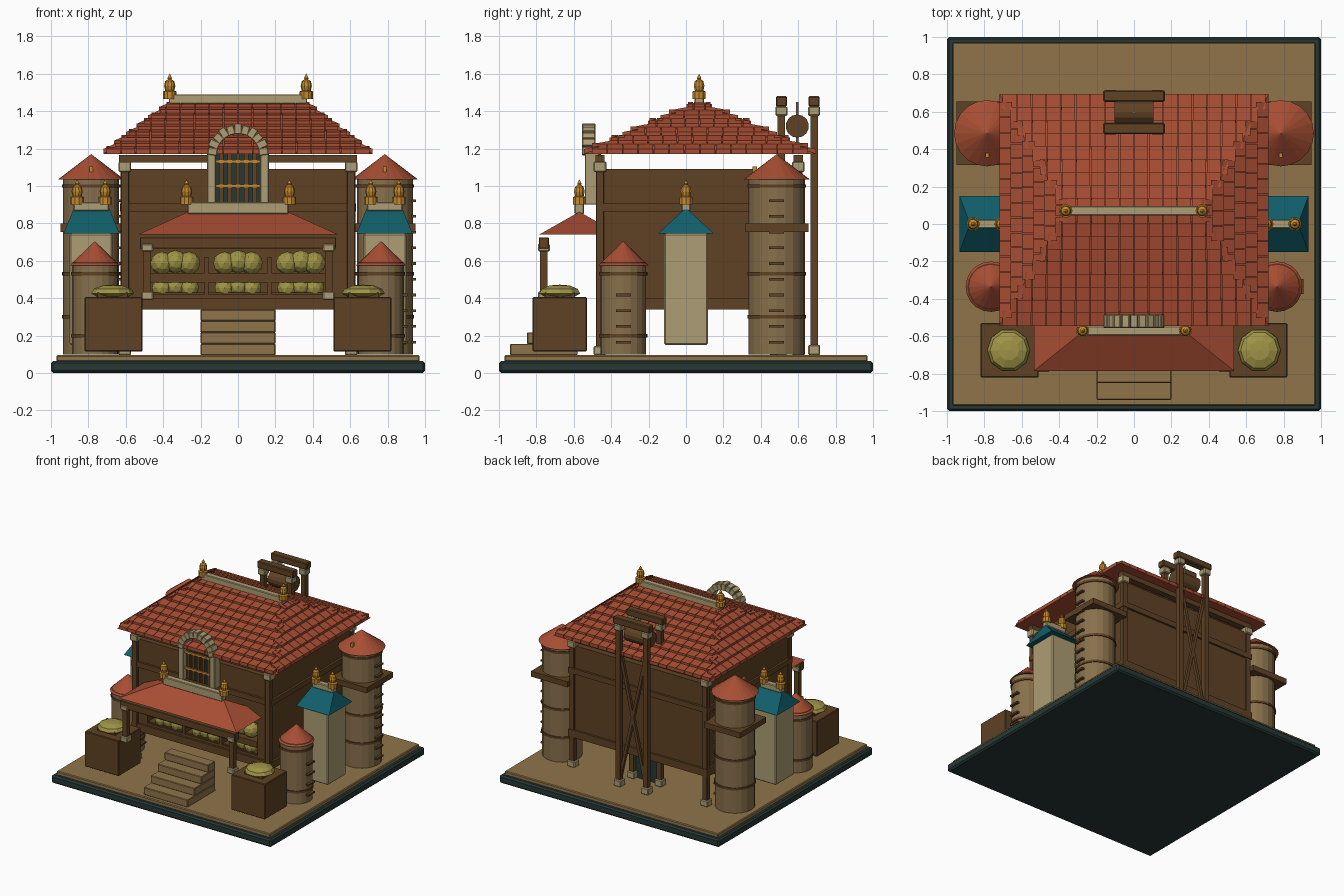
import bpy, bmesh, math
from mathutils import Vector, Matrix

old = bpy.data.objects.get("Cube")
if old:
    bpy.data.objects.remove(old)


def material(name, r, g, b):
    lin = [(c / 255 / 12.92) if c < 11 else ((c / 255 + 0.055) / 1.055) ** 2.4 for c in (r, g, b)]
    m = bpy.data.materials.new(name)
    m.use_nodes = True
    m.diffuse_color = (*lin, 1)
    m.node_tree.nodes["Principled BSDF"].inputs["Base Color"].default_value = (*lin, 1)
    return m


DARK = material("dark slate", 38, 56, 53)
SAND = material("sand", 143, 116, 73)
SILO = material("weathered wood", 136, 112, 76)
WOOD = material("brown wood", 95, 66, 36)
STONE = material("pale stone", 174, 158, 116)
RED = material("terracotta", 168, 78, 51)
TEAL = material("teal", 15, 94, 106)
GOLD = material("gold", 198, 138, 46)
CROP = material("olive yellow", 160, 148, 70)


def finish(name, bm, mat, bevel=0):
    bmesh.ops.recalc_face_normals(bm, faces=bm.faces)
    mesh = bpy.data.meshes.new(name)
    bm.to_mesh(mesh)
    bm.free()
    mesh.materials.append(mat)
    ob = bpy.data.objects.new(name, mesh)
    bpy.context.collection.objects.link(ob)
    if bevel:
        mod = ob.modifiers.new("soft_edge", "BEVEL")
        mod.width, mod.segments = bevel, 1
    return ob


def block(name, mat, x, y, z, bevel=0, top=None):
    """Box from (min, max) ranges; top gives half sizes of a tapered top."""
    bm = bmesh.new()
    bmesh.ops.create_cube(bm, size=1)
    mid = Vector((sum(x) / 2, sum(y) / 2, sum(z) / 2))
    for v in bm.verts:
        s = Vector((x[1] - x[0], y[1] - y[0], z[1] - z[0]))
        if top and v.co.z > 0:
            s.x, s.y = top[0] * 2, top[1] * 2
        v.co = mid + v.co * s
    return finish(name, bm, mat, bevel)


def pair(name, mat, x, y, z, bevel=0, top=None):
    block(name + "_left", mat, x, y, z, bevel, top)
    block(name + "_right", mat, (-x[1], -x[0]), y, z, bevel, top)


def around(c, half):
    return (c - half, c + half)


def lathe(name, mat, profile, loc, sides=20):
    """Turned solid from (radius, height) points."""
    bm = bmesh.new()
    rings = [[bm.verts.new((r * math.cos(a), r * math.sin(a), z))
              for a in (math.tau * i / sides for i in range(sides))] for r, z in profile]
    for lo, hi in zip(rings, rings[1:]):
        for i in range(sides):
            j = (i + 1) % sides
            bm.faces.new((lo[i], lo[j], hi[j], hi[i]))
    bm.faces.new(rings[0])
    bm.faces.new(rings[-1])
    bmesh.ops.remove_doubles(bm, verts=bm.verts, dist=1e-5)
    ob = finish(name, bm, mat)
    ob.location = loc
    return ob


def finial(name, x, y, z):
    lathe(name, GOLD, [(.036, 0), (.036, .04), (.024, .045), (.03, .07), (.024, .095),
                       (.01, .105), (.012, .113), (0, .135)], (x, y, z), 10)


def strut(name, mat, a, b, half):
    a, b = Vector(a), Vector(b)
    ob = block(name, mat, (-half, half), (-half, half), (0, (b - a).length))
    ob.matrix_world = Matrix.Translation(a) @ (b - a).to_track_quat("Z", "Y").to_matrix().to_4x4()


# Ground plinth and stairs
block("plinth", DARK, (-1, 1), (-1, 1), (0, .065), .012)
block("yard", SAND, (-.97, .97), (-.97, .97), (.06, .095), .006)
for i in range(4):
    block(f"stair_{i + 1}", SAND, (-.2, .2), (-.94 + .09 * i, -.58), (.095 + .061 * i, .156 + .061 * i), .004)

# Raised house with a recessed market counter in front
block("house_body", WOOD, (-.615, .615), (-.3, .61), (.34, 1.09))
block("house_front_wall", WOOD, (-.615, .615), (-.46, -.3), (.68, 1.09))
pair("house_front_jamb", WOOD, (.5, .615), (-.46, -.3), (.34, .68))
block("counter_floor", WOOD, (-.5, .5), (-.46, -.3), (.34, .42))
block("counter_shelf", WOOD, (-.5, .5), (-.47, -.3), (.485, .535))
for z, h in ((.37, .03), (.885, .022)):
    block(f"girdle_{z}", WOOD, (-.632, .632), (-.477, .627), (z - h, z + h))
block("counter_niche", WOOD, (-.5, .5), (-.45, -.3), (.40, .43))
for y, tag in ((-.46, "front"), (.6, "back")):
    pair(f"{tag}_corner_post", WOOD, around(.605, .022), around(y, .022), (.1, 1.16), .003)
    pair(f"{tag}_post_foot", STONE, around(.605, .034), around(y, .034), (.095, .145), .006)
    pair(f"{tag}_post_cap", STONE, around(.605, .034), around(y, .034), (1.075, 1.13), .006)
    block(f"{tag}_top_beam", WOOD, (-.635, .635), around(y, .025), (1.125, 1.165))

# Produce piled in three bins on two shelves
bm = bmesh.new()
for centre in (-.335, 0, .335):
    for i in (-1, 0, 1):
        for z, r in ((.595, .062), (.463, .055)):
            pos = Matrix.Translation((centre + i * .072, -.405, z - .008 * abs(i)))
            bmesh.ops.create_icosphere(bm, subdivisions=2, radius=r, matrix=pos)
finish("produce", bm, CROP)
pair("bin_divider", WOOD, around(.168, .01), (-.465, -.3), (.42, .62))

# Main hip roof with rows of overlapping tiles
EX, Y0, Y1, ZE, RX, RY, ZR = .72, -.545, .695, 1.17, .36, .07, 1.44
bm = bmesh.new()
low = [bm.verts.new(p) for p in ((-EX, Y0, ZE), (EX, Y0, ZE), (EX, Y1, ZE), (-EX, Y1, ZE))]
ra, rb = bm.verts.new((-RX, RY, ZR)), bm.verts.new((RX, RY, ZR))
for f in (low, (low[0], low[1], rb, ra), (low[1], low[2], rb), (low[2], low[3], ra, rb), (low[3], low[0], ra)):
    bm.faces.new(f)
corners = [v.co.copy() for v in low]
left, right = ra.co.copy(), rb.co.copy()
finish("roof_core", bm, RED)


def tile_slope(bm, a, b, c, d, rows):
    along = (b - a).normalized()
    for i in range(rows):
        t0, t1, tm = i / rows, (i + 1) / rows, (i + .4) / rows
        p, q = a.lerp(d, tm), b.lerp(c, tm)
        width = (q - p).length
        n = max(1, round(width / .08))
        cuts = [width * k / n for k in range(n + 1)]
        if i % 2:
            cuts = [0] + [width * (k + .5) / n for k in range(n)] + [width]
        up0, up1 = a.lerp(d, t0), a.lerp(d, min(1, t1 + .02))
        for s, e in zip(cuts, cuts[1:]):
            verts = []
            for lift0, lift1 in ((0, -.01), (.028, .008)):
                for dist, ref, lift in ((s + .002, up0, lift0), (e - .002, up0, lift0),
                                        (e - .002, up1, lift1), (s + .002, up1, lift1)):
                    pt = p + along * dist
                    pt += (ref - p) - along * (ref - p).dot(along)
                    verts.append(bm.verts.new(pt + Vector((0, 0, lift))))
            lo, hi = verts[:4], verts[4:]
            bm.faces.new(lo)
            bm.faces.new(hi)
            for k in range(4):
                bm.faces.new((lo[k], lo[k - 1], hi[k - 1], hi[k]))


bm = bmesh.new()
tile_slope(bm, corners[0], corners[1], right, left, 9)
tile_slope(bm, corners[1], corners[2], right, right, 6)
tile_slope(bm, corners[2], corners[3], left, right, 9)
tile_slope(bm, corners[3], corners[0], left, left, 6)
finish("roof_tiles", bm, RED)
block("roof_ridge", STONE, (-.37, .37), around(.07, .025), (1.435, 1.49), .005)

# Porch
block("porch_roof", RED, (-.535, .535), (-.785, -.355), (.74, .86), top=(.27, .003))
block("porch_ridge", STONE, (-.27, .27), around(-.57, .025), (.85, .915), .005)
block("porch_beam", WOOD, (-.525, .525), around(-.76, .027), (.665, .725), .004)
pair("porch_post", WOOD, around(.485, .02), around(-.76, .02), (.42, .68))
pair("porch_post_foot", STONE, around(.485, .032), around(-.76, .032), (.39, .435), .006)
pair("porch_post_cap", STONE, around(.485, .032), around(-.76, .032), (.65, .69), .006)

# Arched window with bars
block("window_panel", DARK, (-.125, .125), (-.497, -.455), (.9, 1.17))
pair("window_jamb", STONE, (.118, .165), (-.54, -.465), (.9, 1.18), .004)
for i in range(5):
    block(f"window_bar_{i + 1}", WOOD, around(-.09 + .045 * i, .012), (-.515, -.495), (.91, 1.17))
for z in (1.0, 1.13):
    block(f"window_rail_{z}", GOLD, (-.118, .118), (-.523, -.51), around(z, .008))
for i in range(11):
    turn = math.pi * (i + .5) / 11 - math.pi / 2
    stone = block(f"arch_stone_{i + 1}", STONE, (-.0195, .0195), (-.035, .035), (.113, .162 + .006 * (i % 2)), .003)
    stone.matrix_world = Matrix.Translation((0, -.52, 1.165)) @ Matrix.Rotation(turn, 4, "Y")

# Everything standing on both sides of the house
for s, side in ((1, "left"), (-1, "right")):
    for name, x, y, r, top, eave, peak, bands in (
            ("small_silo", .765, -.335, .122, .59, .135, .705, (.2, .53)),
            ("large_silo", .785, .485, .15, 1.05, .177, 1.17, (.3, .53, 1.0))):
        at = (s * x, y, 0)
        lathe(f"{name}_{side}", SILO, [(r, .1), (r, top)], at)
        lathe(f"{name}_cap_{side}", RED, [(eave, top - .015), (0, peak)], at)
        for z in bands:
            lathe(f"{name}_band_{side}_{z}", WOOD, [(r + .007, z - .009), (r + .007, z + .009)], at)
        for k in range(int((top - .2) / .084)):
            block(f"{name}_rung_{side}_{k + 1}", WOOD, (s * x + r - .01, s * x + r + .018),
                  around(y, .04), around(.165 + .084 * k, .007))
    block(f"silo_platform_{side}", WOOD, around(s * .785, .165), around(.485, .17), (.755, .8))
    block(f"silo_vent_{side}", GOLD, around(s * .785, .01), (.355, .38), around(1.09, .015))
    finial(f"roof_finial_{side}", s * .365, .07, 1.465)
    finial(f"porch_finial_{side}", s * .275, -.57, .9)
    finial(f"tower_finial_inner_{side}", s * .71, 0, .9)
    finial(f"tower_finial_outer_{side}", s * .86, 0, .9)
    lathe(f"grain_heap_{side}", CROP, [(.07, .4), (.115, .425), (.1, .45), (.055, .468), (0, .472)],
          (s * .67, -.675, 0), 10)
pair("tower", STONE, (.67, .9), (-.118, .118), (.15, .745), .008)
pair("tower_roof", TEAL, (.633, .933), (-.15, .15), (.745, .88), top=(.095, .003))
pair("tower_ridge", STONE, (.69, .88), around(0, .025), (.865, .915), .006)
pair("crate", WOOD, (.51, .82), (-.82, -.53), (.115, .405), .005)
pair("crate_rim", WOOD, around(.67, .08), around(-.675, .08), (.4, .43))

# Hoist frame at the back
for y, tag in ((.51, "inner"), (.685, "outer")):
    pair(f"hoist_{tag}_post", WOOD, around(.125, .02), around(y, .02), (.1, 1.43))
    pair(f"hoist_{tag}_foot", STONE, around(.125, .032), around(y, .032), (.095, .15), .006)
    pair(f"hoist_{tag}_cap", STONE, around(.125, .032), around(y, .032), (1.375, 1.425), .006)
    block(f"hoist_{tag}_beam", WOOD, (-.165, .165), around(y, .03), (1.425, 1.48), .006)
for s in (1, -1):
    strut(f"hoist_brace_{s}", WOOD, (s * .115, .685, .17), (-s * .115, .685, 1.2), .012)
drum = lathe("hoist_drum", WOOD, [(.062, -.105), (.062, .105)], (0, .595, 1.32), 14)
drum.rotation_euler.y = math.pi / 2
lathe("hoist_rope", STONE, [(.006, 1.2), (.006, 1.45)], (0, .595, 0), 8)
block("back_hatch", DARK, (-.11, .11), (.45, .5), (.09, .345))
